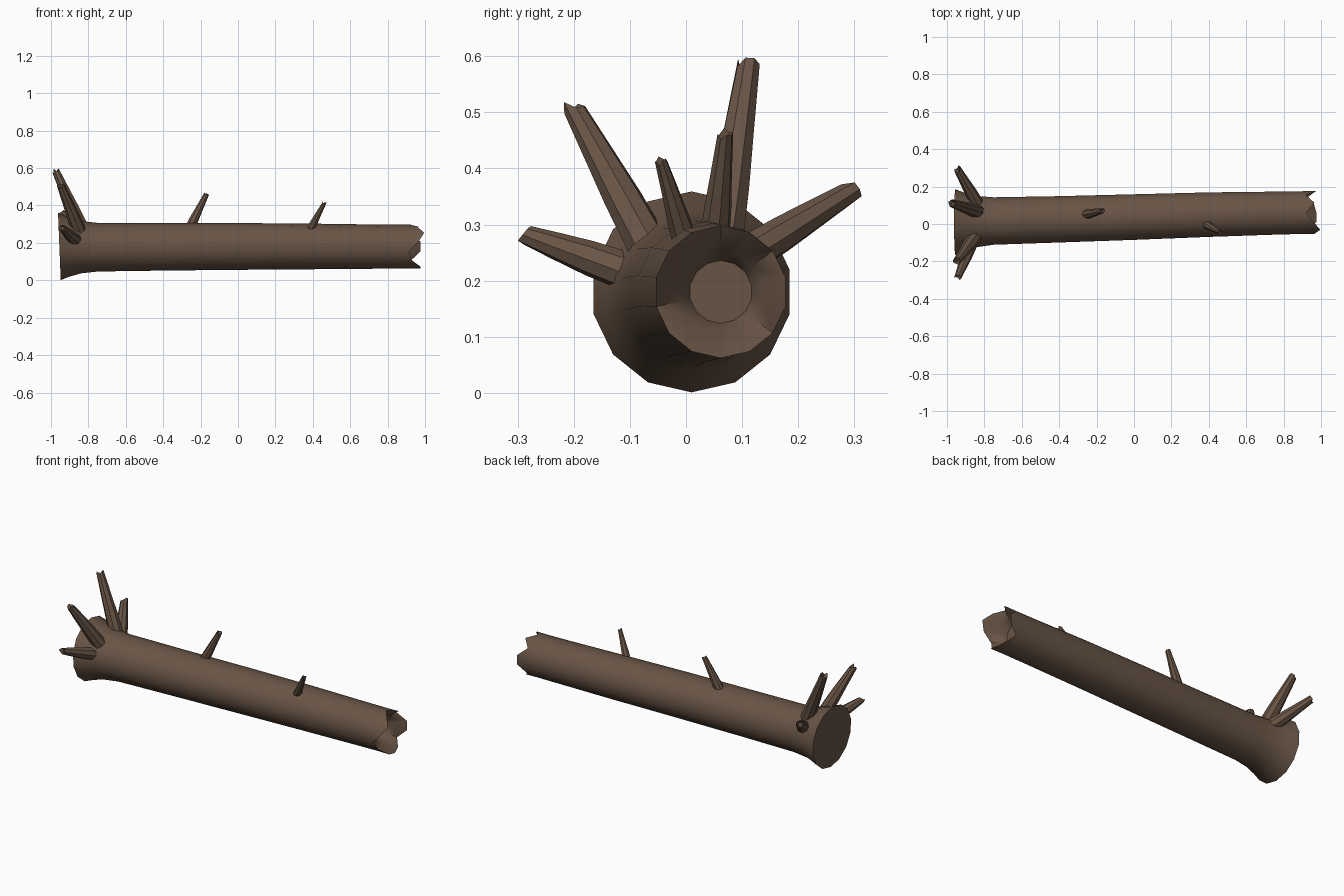
import bpy, bmesh, math, random
from mathutils import Vector, Matrix

if "Cube" in bpy.data.objects:
    bpy.data.objects.remove(bpy.data.objects["Cube"])

random.seed(4)
bark = bpy.data.materials.new("bark")
bark.diffuse_color = (0.14, 0.09, 0.06, 1)
bark.use_nodes = True
bark.node_tree.nodes["Principled BSDF"].inputs["Base Color"].default_value = bark.diffuse_color


def skin(name, rings):
    """Join rings of points into a closed tube capped at both ends."""
    bm = bmesh.new()
    loops = [[bm.verts.new(p) for p in ring] for ring in rings]
    n = len(loops[0])
    for a, b in zip(loops, loops[1:]):
        for i in range(n):
            j = (i + 1) % n
            bm.faces.new((a[i], a[j], b[j], b[i]))
    bm.faces.new(loops[0][::-1])
    bm.faces.new(loops[-1])
    bmesh.ops.recalc_face_normals(bm, faces=bm.faces)
    me = bpy.data.meshes.new(name)
    bm.to_mesh(me)
    bm.free()
    ob = bpy.data.objects.new(name, me)
    bpy.context.collection.objects.link(ob)
    me.materials.append(bark)
    bpy.ops.object.select_all(action='DESELECT')
    ob.select_set(True)
    bpy.context.view_layer.objects.active = ob
    bpy.ops.object.shade_smooth_by_angle(angle=math.radians(40))
    return ob


# Trunk: 14-sided stations (x, centre y, centre z, radius)
SIDES = 14


def trunk_ring(x, y, z, r, xs=None):
    pts = []
    for k in range(SIDES):
        a = math.tau * k / SIDES - math.pi / 2
        pts.append((xs[k] if xs else x, y + r * math.cos(a), z + r * math.sin(a)))
    return pts


stations = [(-0.955, 0.01, 0.18, 0.179), (-0.90, 0.011, 0.178, 0.158),
            (-0.84, 0.013, 0.177, 0.140), (-0.75, 0.016, 0.177, 0.130),
            (-0.40, 0.025, 0.179, 0.127), (0.0, 0.037, 0.181, 0.125),
            (0.40, 0.050, 0.181, 0.122), (0.75, 0.058, 0.180, 0.118),
            (0.90, 0.061, 0.180, 0.117)]
rings = [trunk_ring(*s) for s in stations]
rings[0] = [(x - 0.04 * (z - 0.18), y, z) for x, y, z in rings[0]]

# Splintered far end with a hollow core
teeth = [0.975, 0.96, 0.925, 0.975, 0.975, 0.92, 0.965,
         0.92, 0.96, 0.995, 0.965, 0.915, 0.93, 0.975]
rings.append(trunk_ring(0, 0.062, 0.18, 0.118, teeth))
rings.append(trunk_ring(0, 0.062, 0.18, 0.072, [0.9 + (t - 0.95) * 0.4 for t in teeth]))
rings.append(trunk_ring(0.86, 0.062, 0.18, 0.056))
skin("trunk", rings)


# Broken branches: base, tip, base radius, tip radius
def branch(name, base, tip, r0, r1, n=8):
    base, tip = Vector(base), Vector(tip)
    d = tip - base
    rot = d.to_track_quat('Z', 'Y').to_matrix()
    length = d.length

    def ring(h, r, jag=0.0):
        out = []
        for k in range(n):
            a = math.tau * k / n
            dz = jag * random.uniform(-1, 0.5)
            out.append(base + rot @ Vector((r * math.cos(a), r * math.sin(a), h + dz)))
        return out

    mid = r0 * 0.45 + r1 * 0.55
    skin(name, [ring(-r0, r0 * 1.05), ring(length * 0.25, r0 * 0.95),
                ring(length * 0.6, mid), ring(length, r1, r1 * 0.9),
                ring(length - r1 * 1.4, r1 * 0.5)])


branch("root_branch_tall", (-0.84, 0.068, 0.29), (-0.977, 0.112, 0.59), 0.037, 0.021)
branch("root_branch_front", (-0.86, -0.082, 0.29), (-0.95, -0.203, 0.513), 0.036, 0.020)
branch("root_branch_low", (-0.88, -0.13, 0.225), (-0.945, -0.295, 0.285), 0.033, 0.018)
branch("root_branch_back", (-0.85, 0.13, 0.258), (-0.945, 0.295, 0.36), 0.034, 0.020)
branch("twig_middle", (-0.255, 0.052, 0.285), (-0.168, 0.07, 0.462), 0.026, 0.014)
branch("twig_far", (0.385, -0.002, 0.27), (0.462, -0.045, 0.415), 0.022, 0.011)
